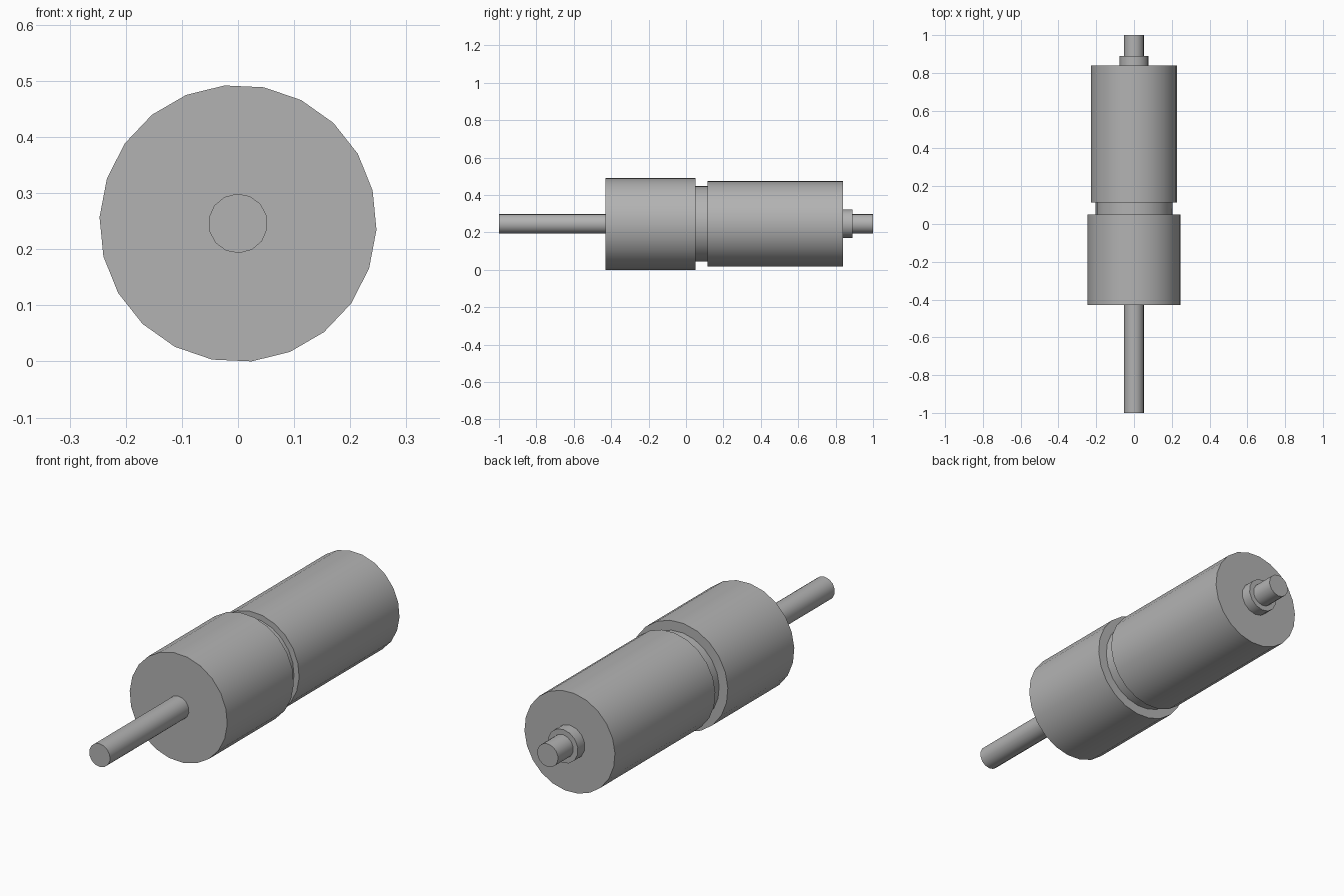
import bpy
from math import radians, pi

cube = bpy.data.objects.get("Cube")
if cube:
    bpy.data.objects.remove(cube, do_unlink=True)

AXIS_Z = 0.246

grey = bpy.data.materials.new("mid grey metal")
grey.use_nodes = True
colour = (0.45, 0.45, 0.45, 1)
grey.diffuse_color = colour
grey.node_tree.nodes["Principled BSDF"].inputs["Base Color"].default_value = colour


def turned_part(name, radius, y_front, y_back, sides, turn=0.0):
    """Cylinder along y; turn is the angle of its first corner above +x."""
    bpy.ops.mesh.primitive_cylinder_add(
        vertices=sides, radius=radius, depth=y_back - y_front,
        location=(0, (y_front + y_back) / 2, AXIS_Z))
    part = bpy.context.object
    part.name = name
    # Spin the corners first, then lay the cylinder along y
    part.rotation_euler = (pi / 2, 0, 0)
    for v in part.data.vertices:
        v.co.rotate(SPIN(turn))
    part.data.materials.append(grey)
    bpy.ops.object.shade_smooth_by_angle(angle=radians(35))
    return part


def SPIN(degrees):
    from mathutils import Matrix
    return Matrix.Rotation(radians(degrees), 3, 'Z')


# Main bodies and the narrow neck between them
turned_part("front_body", 0.247, -0.43, 0.05, 22, 5.6)
turned_part("neck", 0.203, 0.03, 0.13, 22, 5.6)
turned_part("rear_body", 0.229, 0.115, 0.84, 22, 5.6)

# Shafts and rear collar
turned_part("front_shaft", 0.053, -1.0, -0.41, 14, 2.0)
turned_part("rear_collar", 0.077, 0.82, 0.89, 14, 2.0)
turned_part("rear_shaft", 0.053, 0.87, 1.0, 14, 2.0)
